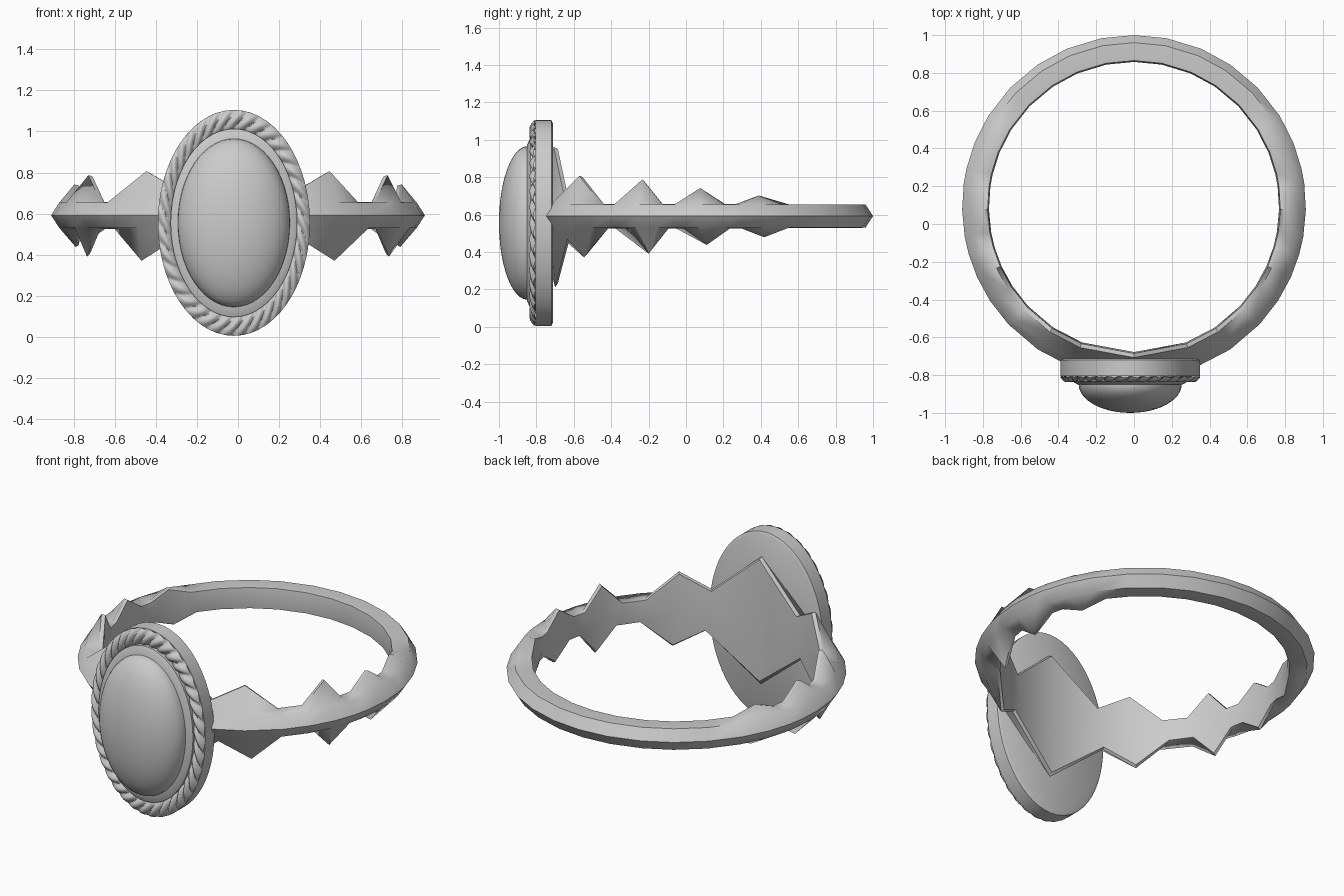
import bpy, math

if "Cube" in bpy.data.objects:
    bpy.data.objects.remove(bpy.data.objects["Cube"])

CX, CZ = -0.02, 0.555      # centre of the oval head
BY, BZ = 0.09, 0.592       # centre of the finger band


def make(name, verts, faces, angle=40):
    me = bpy.data.meshes.new(name)
    me.from_pydata(verts, [], faces)
    ob = bpy.data.objects.new(name, me)
    bpy.context.collection.objects.link(ob)
    bpy.ops.object.select_all(action='DESELECT')
    ob.select_set(True)
    bpy.context.view_layer.objects.active = ob
    bpy.ops.object.mode_set(mode='EDIT')
    bpy.ops.mesh.select_all(action='SELECT')
    bpy.ops.mesh.normals_make_consistent(inside=False)
    bpy.ops.object.mode_set(mode='OBJECT')
    bpy.ops.object.shade_smooth_by_angle(angle=math.radians(angle))
    return ob


def bridge(rows, n, closed_rows=False):
    """Quads between consecutive closed rings of n vertices."""
    faces = []
    for r in range(rows if closed_rows else rows - 1):
        a, b = r * n, ((r + 1) % rows) * n
        faces += [(a + i, a + (i + 1) % n, b + (i + 1) % n, b + i) for i in range(n)]
    return faces


def oval_loft(name, profile, n=56):
    """Stack of oval rings (half width, half height, y), capped at both ends."""
    verts = [(CX + a * math.cos(2 * math.pi * i / n), y, CZ + b * math.sin(2 * math.pi * i / n))
             for a, b, y in profile for i in range(n)]
    faces = bridge(len(profile), n)
    faces += [tuple(range(n)), tuple(range(len(verts) - n, len(verts)))]
    return make(name, verts, faces)


# Band: section swept round the finger, its inner edge flaring into points
half = [(0, .37), (21, .12), (34, .215), (47, .065), (57, .065), (66, .195), (74, .065),
        (80, .065), (89, .15), (98, .065), (103, .065), (112, .11), (122, .063),
        (134, .063), (146, .063), (157, .063), (169, .063), (180, .063)]
stations = half + [(-a, h) for a, h in reversed(half[1:-1])]
verts = []
for ang, h in stations:
    shift = 0 if abs(ang) in (0, 180) or abs(ang) > 125 else math.copysign(2.5, ang)
    section = [(.91, 0, 0), (.87, .062, 0), (.797, h, 0), (.775, h * .97, 0), (.768, 0, 0),
               (.775, -h * .97, shift), (.79, -h * 1.03, shift), (.87, -.062, 0)]
    for r, z, s in section:
        t = math.radians(ang + s)
        verts.append((r * math.sin(t), BY - r * math.cos(t), BZ + z))
make("band", verts, bridge(len(stations), 8, True), 50)

# Bezel backing plate
oval_loft("bezel_back", [(.355, .535, -.712), (.37, .55, -.72), (.37, .55, -.805), (.31, .46, -.805)])

# Twisted rope border: slanted rounded strands across the rim
STRANDS, PER, ACROSS = 36, 8, 10
n = STRANDS * PER
verts = []
for j in range(ACROSS + 1):
    t = j / ACROSS
    a, b = .305 + .065 * t, .455 + .094 * t
    arch = math.sin(math.pi * (.12 + .8 * t)) ** .6
    for i in range(n):
        th = 2 * math.pi * i / n
        ridge = abs(math.sin(math.pi * (i / PER + 1.1 * t))) ** .6
        y = -.795 - .042 * arch * (.3 + .7 * ridge)
        verts.append((CX + a * math.cos(th), y, CZ + b * math.sin(th)))
make("rope_border", verts, bridge(ACROSS + 1, n), 60)

# Sloped ledge holding the stone
oval_loft("stone_ledge", [(.308, .458, -.79), (.308, .458, -.832), (.278, .416, -.85)])

# Domed oval stone
dome = [(.273 * math.cos(p), .41 * math.cos(p), -.848 - .152 * math.sin(p))
        for p in [math.radians(88.5) * k / 12 for k in range(13)]]
oval_loft("stone", [(.273, .41, -.83)] + dome)
